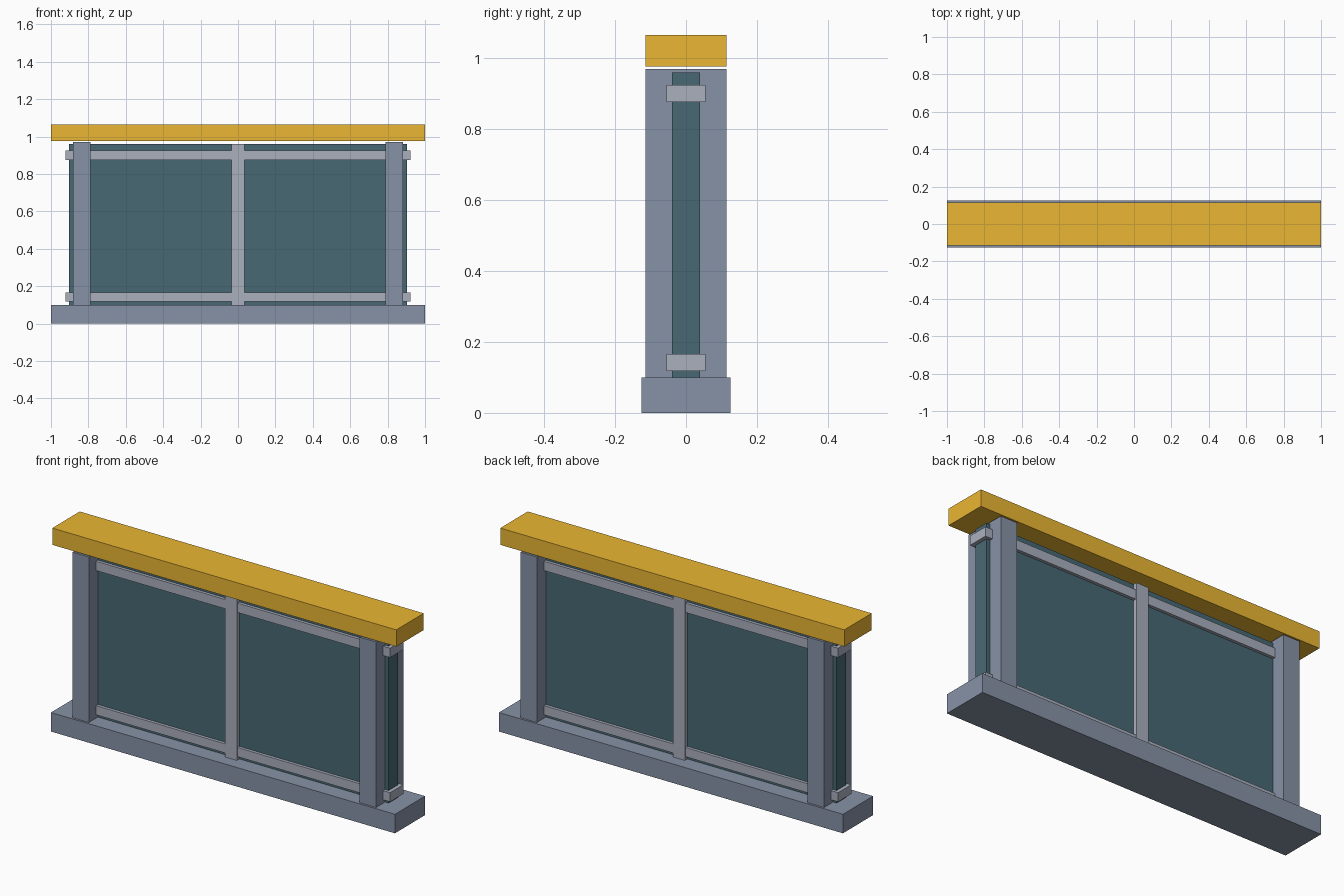
import bpy

if "Cube" in bpy.data.objects:
    bpy.data.objects.remove(bpy.data.objects["Cube"])


def material(name, rgb):
    mat = bpy.data.materials.new(name)
    mat.diffuse_color = (*rgb, 1.0)
    mat.use_nodes = True
    mat.node_tree.nodes["Principled BSDF"].inputs["Base Color"].default_value = mat.diffuse_color
    return mat


STEEL = material("steel", (0.245, 0.288, 0.385))
LIGHT = material("light_metal", (0.40, 0.432, 0.51))
GLASS = material("dark_panel", (0.066, 0.140, 0.174))
GOLD = material("gold", (0.83, 0.47, 0.033))


def box(name, x, half_x, half_y, z0, z1, mat):
    """Box centred on y = 0, between heights z0 and z1."""
    bpy.ops.mesh.primitive_cube_add(size=1, location=(x, 0, (z0 + z1) / 2))
    obj = bpy.context.object
    obj.name = name
    obj.scale = (2 * half_x, 2 * half_y, z1 - z0)
    bpy.ops.object.transform_apply(location=False, rotation=False, scale=True)
    obj.data.materials.append(mat)
    return obj


# Plinth and handrail
box("base", 0, 1.0, 0.125, 0.0, 0.10, STEEL)
box("handrail", 0, 1.0, 0.114, 0.977, 1.065, GOLD)

# Infill panel, running through the posts
box("panel", 0, 0.903, 0.039, 0.10, 0.96, GLASS)

# End posts
for side, label in ((-1, "left"), (1, "right")):
    box(label + "_post", side * 0.835, 0.0475, 0.114, 0.10, 0.97, STEEL)

# Horizontal rails and centre mullion
box("lower_rail", 0, 0.923, 0.055, 0.118, 0.166, LIGHT)
box("upper_rail", 0, 0.923, 0.055, 0.876, 0.925, LIGHT)
box("centre_mullion", 0, 0.035, 0.060, 0.10, 0.96, LIGHT)
